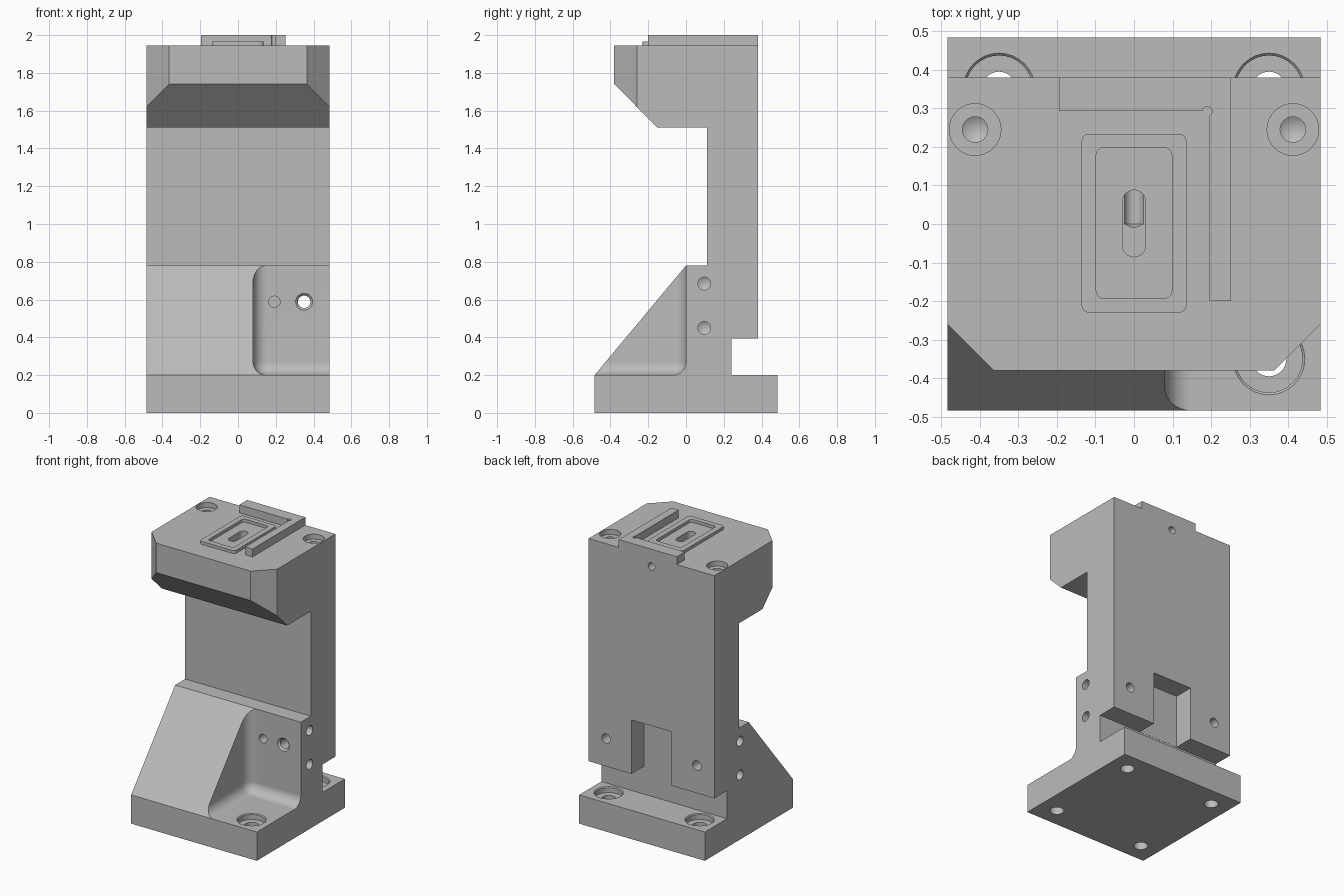
import bpy, bmesh, math
from mathutils import Vector, Matrix

if "Cube" in bpy.data.objects:
    bpy.data.objects.remove(bpy.data.objects["Cube"], do_unlink=True)

W = 0.484        # half width of the body
TOP = 1.945      # top face of the head

grey = bpy.data.materials.new("machined_grey")
grey.use_nodes = True
grey.diffuse_color = (0.5, 0.5, 0.5, 1)
grey.node_tree.nodes["Principled BSDF"].inputs["Base Color"].default_value = (0.5, 0.5, 0.5, 1)


def make(name, bm):
    bmesh.ops.recalc_face_normals(bm, faces=bm.faces[:])
    mesh = bpy.data.meshes.new(name)
    bm.to_mesh(mesh)
    bm.free()
    mesh.materials.append(grey)
    ob = bpy.data.objects.new(name, mesh)
    bpy.context.collection.objects.link(ob)
    return ob


def prism(name, pts, lo, hi, along_x=False):
    """Extrude an outline along z, or a (y, z) outline along x."""
    bm = bmesh.new()
    place = (lambda a, b: (lo, a, b)) if along_x else (lambda a, b: (a, b, lo))
    face = bm.faces.new([bm.verts.new(place(a, b)) for a, b in pts])
    ext = bmesh.ops.extrude_face_region(bm, geom=[face])["geom"]
    move = Vector((hi - lo, 0, 0)) if along_x else Vector((0, 0, hi - lo))
    bmesh.ops.translate(bm, vec=move, verts=[v for v in ext if isinstance(v, bmesh.types.BMVert)])
    return make(name, bm)


def rounded(x0, x1, y0, y1, r, n=8):
    """Outline of a rounded rectangle."""
    pts = []
    corners = [(x1 - r, y1 - r), (x0 + r, y1 - r), (x0 + r, y0 + r), (x1 - r, y0 + r)]
    for k, (cx, cy) in enumerate(corners):
        for i in range(n + 1):
            a = (k + i / n) * math.pi / 2
            pts.append((cx + r * math.cos(a), cy + r * math.sin(a)))
    clean = [p for i, p in enumerate(pts) if math.dist(p, pts[i - 1]) > 1e-5]
    return clean


def drill(pos, direction, steps, n=32):
    """Turned cutter: steps are (radius, depth) along the direction."""
    bm = bmesh.new()
    rings = []
    for r, d in steps:
        if r == 0:
            rings.append([bm.verts.new((0, 0, d))])
        else:
            rings.append([bm.verts.new((r * math.cos(math.tau * i / n), r * math.sin(math.tau * i / n), d))
                          for i in range(n)])
    bm.faces.new(rings[0])
    for a, b in zip(rings, rings[1:]):
        for i in range(n):
            j = (i + 1) % n
            bm.faces.new([a[i], a[j], b[0]] if len(b) == 1 else [a[i], a[j], b[j], b[i]])
    if len(rings[-1]) > 1:
        bm.faces.new(rings[-1])
    turn = Vector(direction).to_track_quat('Z', 'Y').to_matrix().to_4x4()
    bm.transform(Matrix.Translation(pos) @ turn)
    return make("drill_cutter", bm)


def cut(target, cutter):
    mod = target.modifiers.new("cut", 'BOOLEAN')
    mod.operation, mod.solver, mod.object = 'DIFFERENCE', 'EXACT', cutter
    bpy.context.view_layer.objects.active = target
    bpy.ops.object.modifier_apply(modifier=mod.name)
    bpy.data.objects.remove(cutter, do_unlink=True)


def pocket(s):
    """Box beside the rib with the three inner edges rounded."""
    bm = bmesh.new()
    bmesh.ops.create_cube(bm, size=1)
    lo, hi = Vector((0.08, -0.8, 0.2)), Vector((0.7, 0, 1.0))
    for v in bm.verts:
        v.co = Vector([lo[i] if v.co[i] < 0 else hi[i] for i in range(3)])
    corner = Vector((0.08, 0, 0.2))
    edges = [e for e in bm.edges if any((v.co - corner).length < 1e-4 for v in e.verts)]
    bmesh.ops.bevel(bm, geom=edges, offset=0.07, segments=8, profile=0.5, affect='EDGES')
    bm.transform(Matrix.Diagonal((s, 1, 1, 1)))
    return make("pocket_cutter", bm)


# Body: foot, sloped rib block, column and overhanging head in one side profile
body = prism("bracket_body", [
    (-W, 0), (W, 0), (W, 0.2), (0.24, 0.2), (0.24, 0.395), (0.38, 0.395), (0.38, TOP),
    (-0.38, TOP), (-0.38, 1.74), (-0.15, 1.51), (0.11, 1.51), (0.11, 0.78), (0, 0.78), (-W, 0.2)],
    -W, W, along_x=True)

# Slot low in the back
cut(body, prism("back_slot", rounded(-0.153, 0.153, 0.241, 0.6, 0), 0.3, 0.77))

for s in (-1, 1):
    # Pockets beside the rib and corner cuts on the head
    cut(body, pocket(s))
    cut(body, prism("corner_cut", [(s * 0.684, -0.06), (s * 0.264, -0.48), (s * 0.684, -0.48)], 1.3, 2.1))
    # Counterbored foot bolts
    for t in (-1, 1):
        cut(body, drill((s * 0.35, t * 0.35, 0.2), (0, 0, -1),
                        [(0.103, -0.01), (0.087, 0.006), (0.087, 0.04), (0.045, 0.04), (0.045, 0.3)]))
    # Through holes and pin holes in the column front
    cut(body, drill((s * 0.35, 0, 0.588), (0, 1, 0), [(0.055, -0.01), (0.033, 0.012), (0.033, 0.5)]))
    cut(body, drill((s * 0.193, 0, 0.588), (0, 1, 0), [(0.03, -0.01), (0.03, 0.1)]))
    # Side screw holes
    for z in (0.45, 0.685):
        cut(body, drill((s * W, 0.097, z), (-s, 0, 0), [(0.034, -0.01), (0.034, 0.1), (0, 0.12)]))
    # Counterbored holes in the head
    cut(body, drill((s * 0.412, 0.245, TOP), (0, 0, -1),
                    [(0.067, -0.01), (0.067, 0.035), (0.033, 0.035), (0.033, 0.13), (0, 0.15)]))

# Vacuum slot in the top, fed by a port from the back
cut(body, prism("slot_cutter", rounded(-0.03, 0.03, -0.085, 0.088, 0.0299), 1.89, 2.1))
cut(body, drill((0, 0.38, 1.88), (0, -1, 0), [(0.026, -0.01), (0.026, 0.38), (0, 0.394)]))

# Raised rim around the slot
rim = prism("raised_rim", rounded(-0.136, 0.136, -0.23, 0.234, 0.02), TOP, 1.966)
cut(rim, prism("rim_cutter", rounded(-0.098, 0.098, -0.193, 0.198, 0.02), TOP - 0.1, 2.1))

# L-shaped stop rail with a relief in its inner corner
rail = prism("stop_rail", [(-0.195, 0.38), (-0.195, 0.293), (0.196, 0.293), (0.196, -0.2),
                           (0.252, -0.2), (0.252, 0.38)], TOP, 2.0)
cut(rail, drill((0.19, 0.292, 2.0), (0, 0, -1), [(0.0125, -0.05), (0.0125, 0.1)]))

# Smooth the round surfaces and keep the flats flat
for ob in (body, rim, rail):
    bpy.ops.object.select_all(action='DESELECT')
    ob.select_set(True)
    bpy.context.view_layer.objects.active = ob
    bpy.ops.object.shade_smooth_by_angle(angle=math.radians(30))
    weighted = ob.modifiers.new("flat_normals", 'WEIGHTED_NORMAL')
    weighted.keep_sharp = True
